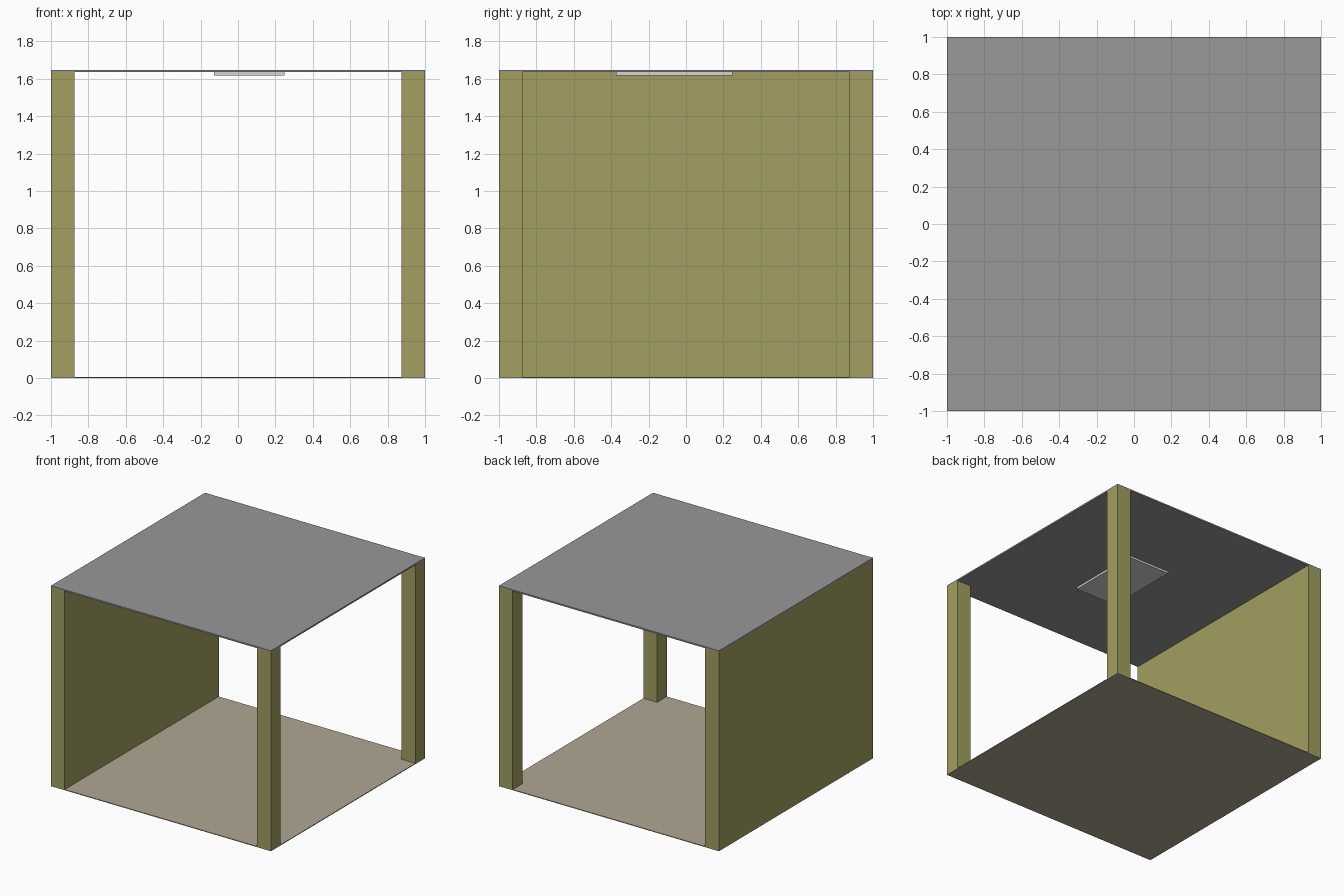
import bpy
import bmesh
from mathutils import Vector

if "Cube" in bpy.data.objects:
    bpy.data.objects.remove(bpy.data.objects["Cube"])


def srgb(r, g, b):
    def lin(c):
        c /= 255
        return c / 12.92 if c <= 0.04045 else ((c + 0.055) / 1.055) ** 2.4
    return (lin(r), lin(g), lin(b), 1)


def material(name, rgb):
    mat = bpy.data.materials.new(name)
    mat.diffuse_color = srgb(*rgb)
    mat.use_nodes = True
    mat.node_tree.nodes["Principled BSDF"].inputs["Base Color"].default_value = mat.diffuse_color
    return mat


def box(name, lo, hi, mat):
    """Axis-aligned box between two corners."""
    lo, hi = Vector(lo), Vector(hi)
    bm = bmesh.new()
    bmesh.ops.create_cube(bm, size=1)
    for v in bm.verts:
        v.co = Vector(lo[i] + (v.co[i] + 0.5) * (hi[i] - lo[i]) for i in range(3))
    mesh = bpy.data.meshes.new(name)
    bm.to_mesh(mesh)
    bm.free()
    mesh.materials.append(mat)
    obj = bpy.data.objects.new(name, mesh)
    bpy.context.collection.objects.link(obj)
    return obj


olive = material("olive wall", (162, 159, 96))
grey = material("grey roof", (152, 152, 152))
beige = material("beige floor", (176, 168, 147))
pale = material("pale lamp", (214, 214, 214))

FLOOR_TOP, ROOF_BOTTOM, ROOF_TOP = 0.006, 1.635, 1.647
T = 0.125  # wall and post thickness

# Floor and roof slabs
box("floor", (-1, -1, 0), (1, 1, FLOOR_TOP), beige)
box("roof", (-1, -1, ROOF_BOTTOM), (1, 1, ROOF_TOP), grey)

# Solid wall on the left side
box("left_wall", (-1, -1, FLOOR_TOP), (-1 + T, 1, ROOF_BOTTOM), olive)

# Corner posts on the right side
for name, y in (("front_right_post", -1), ("back_right_post", 1 - T)):
    box(name, (1 - T, y, FLOOR_TOP), (1, y + T, ROOF_BOTTOM), olive)

# Flat ceiling lamp
box("ceiling_lamp", (-0.127, -0.375, 1.618), (0.248, 0.248, ROOF_BOTTOM), pale)
